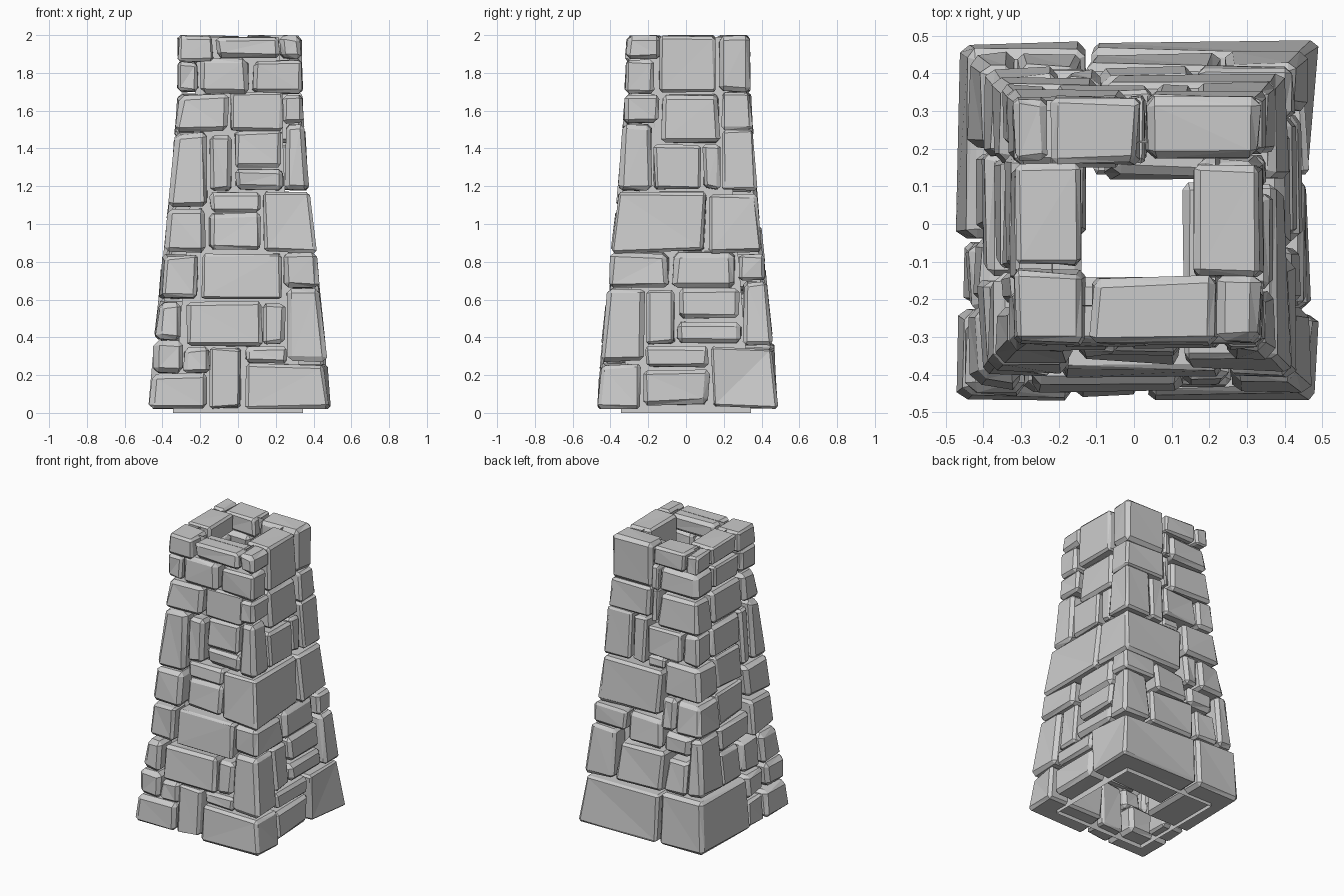
import bpy, bmesh, random
from mathutils import Vector

random.seed(7)

mat = bpy.data.materials.new("stone grey")
mat.diffuse_color = (0.6, 0.6, 0.6, 1)

# Tapering outline of the tower: (height, half width)
PROFILE = [(0, .485), (.35, .46), (.66, .425), (.85, .41), (1.17, .37), (1.7, .335), (2.01, .33)]


def half(z, positive):
    for (za, ha), (zb, hb) in zip(PROFILE, PROFILE[1:]):
        if z <= zb:
            h = ha + (hb - ha) * (z - za) / (zb - za)
            return h + (.006 if positive else -.012)
    return PROFILE[-1][1]


def stone(bm, foot, z0, z1):
    """Chipped block; foot(z) gives x0, x1, y0, y1 at a height."""
    b = bmesh.new()
    corners = []
    for z in (z0, z1):
        x0, x1, y0, y1 = foot(z)
        for x, y in ((x0, y0), (x1, y0), (x1, y1), (x0, y1)):
            corners.append(b.verts.new((x, y, z)))
    for f in ((3, 2, 1, 0), (4, 5, 6, 7), (0, 1, 5, 4), (1, 2, 6, 5), (2, 3, 7, 6), (3, 0, 4, 7)):
        b.faces.new([corners[i] for i in f])
    mid = sum((v.co for v in corners), Vector()) / 8
    x0, x1, y0, y1 = foot(z0)
    small = min(x1 - x0, y1 - y0, z1 - z0)
    for v in random.sample(corners, 3):
        v.co += (mid - v.co).normalized() * random.uniform(.005, .1 * small + .01)
    bmesh.ops.bevel(b, geom=b.edges[:], offset=min(random.uniform(.012, .026), small * .2),
                    segments=1, affect='EDGES')
    for v in b.verts:
        v.co += Vector([random.uniform(-.004, .004) for _ in range(3)])
        v.co.z = min(2, max(.02, v.co.z))
    bmesh.ops.triangulate(b, faces=b.faces[:])
    tmp = bpy.data.meshes.new("tmp")
    b.to_mesh(tmp)
    b.free()
    bm.from_mesh(tmp)
    bpy.data.meshes.remove(tmp)


def finish(name, bm):
    bmesh.ops.recalc_face_normals(bm, faces=bm.faces[:])
    me = bpy.data.meshes.new(name)
    bm.to_mesh(me)
    bm.free()
    me.materials.append(mat)
    ob = bpy.data.objects.new(name, me)
    bpy.context.collection.objects.link(ob)


# Corner stones: inner x, inner y, bottom, top
CORNERS = {
    ("front_right", 1, -1): [
        (.04, -.24, .02, .26), (.26, -.22, .27, .66), (.24, -.09, .66, .85), (.13, .11, .845, 1.17),
        (.25, -.18, 1.18, 1.53), (.24, -.14, 1.53, 1.68), (.07, -.17, 1.69, 1.87), (.22, -.13, 1.87, 2)],
    ("front_left", -1, -1): [
        (-.16, -.22, .02, .21), (-.29, -.25, .21, .38), (-.30, -.22, .38, .59), (-.21, -.15, .6, .84),
        (-.17, -.13, .85, 1.08), (-.16, -.22, 1.09, 1.49), (-.05, -.17, 1.49, 1.69),
        (-.21, -.15, 1.7, 1.86), (-.13, -.12, 1.86, 2)],
    ("back_left", -1, 1): [
        (-.13, -.04, .02, .38), (-.32, .2, .39, .78), (-.2, .18, .78, 1.0), (-.09, .16, 1.01, 1.24),
        (-.22, .2, 1.25, 1.46), (-.02, .17, 1.46, 1.69), (-.02, .15, 1.7, 1.87), (-.23, .17, 1.87, 2)],
    ("back_right", 1, 1): [
        (-.11, .13, .02, .35), (.24, .30, .36, .70), (.17, .28, .70, .84), (-.08, .12, .845, 1.16),
        (.17, .19, 1.18, 1.5), (.04, .19, 1.5, 1.7), (.03, .17, 1.7, 2)],
}
for (name, sx, sy), rows in CORNERS.items():
    bm = bmesh.new()
    for xi, yi, z0, z1 in rows:
        def foot(z):
            xs = sorted((xi, sx * half(z, sx > 0)))
            ys = sorted((yi, sy * half(z, sy > 0)))
            return (*xs, *ys)
        stone(bm, foot, z0, z1)
    finish(name + "_corner_stones", bm)

# Stones between the corners: start, end along the wall, bottom, top
FRONT = [
    (-.15, .02, .02, .35), (-.29, -.15, .21, .35), (.04, .26, .265, .35), (-.27, .13, .35, .59),
    (.13, .25, .36, .58), (-.19, .23, .60, .84), (-.16, .12, .86, 1.06), (-.15, .12, 1.06, 1.165),
    (-.15, -.03, 1.17, 1.47), (-.02, .24, 1.18, 1.29), (-.02, .23, 1.30, 1.50),
    (-.04, .24, 1.49, 1.70), (-.20, .06, 1.69, 1.88), (-.12, .22, 1.88, 1.99)]
RIGHT = [
    (-.23, .13, .04, .23), (-.22, .12, .24, .35), (-.21, -.06, .36, .65), (-.04, .28, .50, .66),
    (-.05, .29, .37, .48), (-.07, .26, .66, .855), (-.17, .08, 1.18, 1.42), (.09, .18, 1.18, 1.42),
    (-.13, .18, 1.43, 1.69), (-.14, .16, 1.70, 2)]
BACK = [
    (-.31, -.14, .39, .62), (-.13, .23, .36, .63), (-.31, -.11, .63, .77), (-.10, .16, .64, .84),
    (-.19, -.09, .78, 1.0), (-.08, .05, 1.17, 1.24), (-.21, .05, 1.25, 1.45), (.06, .16, 1.18, 1.49),
    (-.01, .03, 1.47, 1.69), (-.02, .03, 1.7, 1.86), (-.22, .02, 1.87, 2)]
LEFT = [
    (-.21, -.05, .02, .2), (-.24, -.05, .21, .37), (-.21, -.03, .38, .61), (-.02, .19, .38, .61),
    (-.14, .19, .62, .78), (-.12, .17, .79, 1.0), (-.12, .15, 1.01, 1.24), (-.21, -.13, 1.09, 1.46),
    (-.12, .19, 1.25, 1.46), (-.16, .16, 1.47, 1.69), (-.14, .14, 1.7, 1.86), (-.11, .16, 1.87, 2)]

for name, axis, s, rows in (("front", 1, -1, FRONT), ("right", 0, 1, RIGHT),
                            ("back", 1, 1, BACK), ("left", 0, -1, LEFT)):
    bm = bmesh.new()
    for u0, u1, z0, z1 in rows:
        sink = random.uniform(0, .025) if z1 < 1.8 else 0
        inner = s * (half((z0 + z1) / 2, s > 0) - .18)

        def foot(z):
            d = sorted((inner, s * (half(z, s > 0) - sink)))
            return (u0, u1, *d) if axis else (*d, u0, u1)
        stone(bm, foot, z0, z1)
    finish(name + "_wall_stones", bm)

# Open mortar shell hidden behind the stones
bm = bmesh.new()
rings = []
for z, h in ((0, .345), (1.15, .25), (1.99, .215)):
    rings.append([bm.verts.new((a * h, b * h, z)) for a, b in ((-1, -1), (1, -1), (1, 1), (-1, 1))])
for lo, hi in zip(rings, rings[1:]):
    for i in range(4):
        j = (i + 1) % 4
        bm.faces.new((lo[i], lo[j], hi[j], hi[i]))
finish("mortar_shell", bm)
